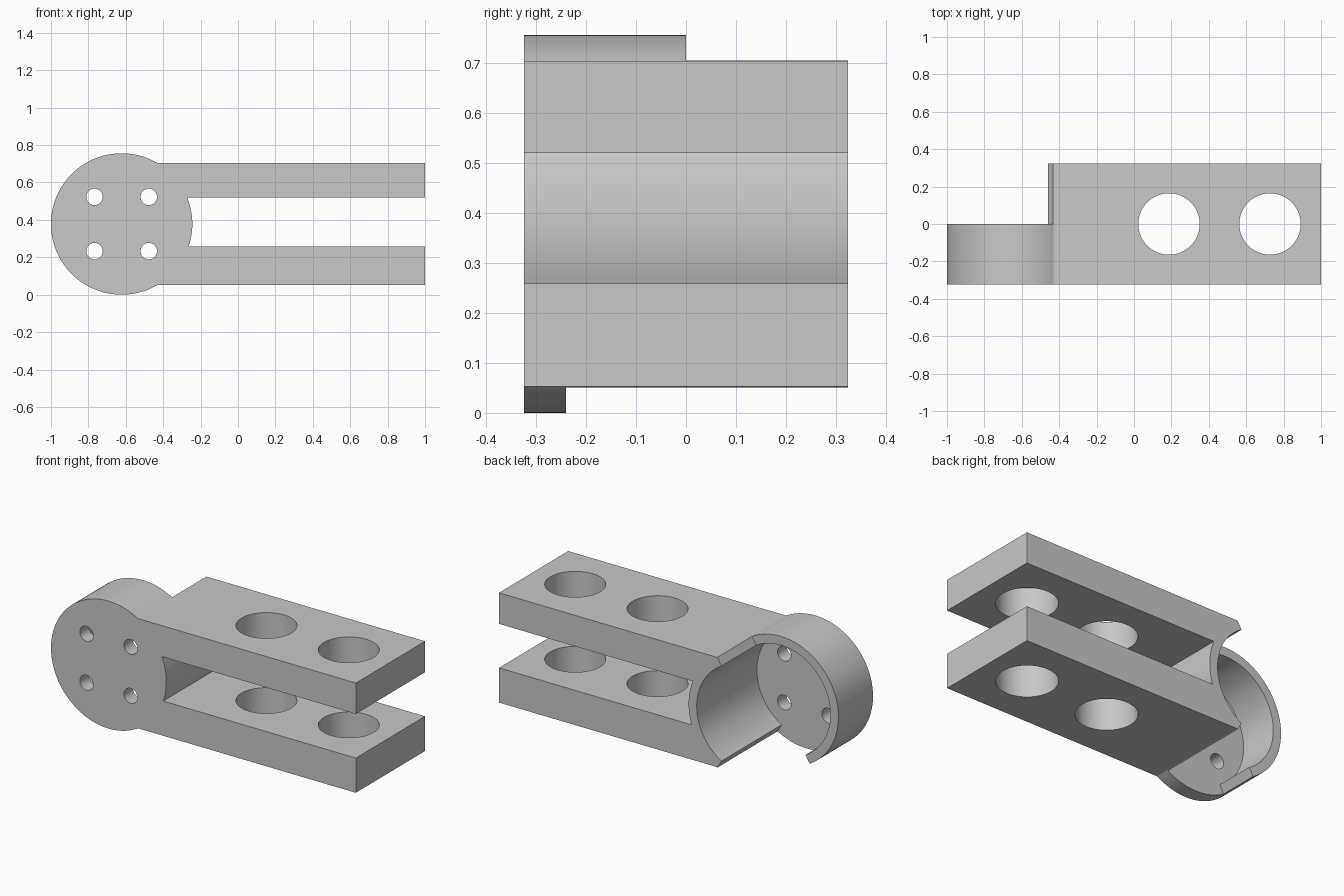
import bpy
import bmesh
from math import sin, cos, asin, pi, radians

if "Cube" in bpy.data.objects:
    bpy.data.objects.remove(bpy.data.objects["Cube"])

CX, CZ, R, BORE = -0.622, 0.378, 0.378, 0.325   # round housing
HALF, FLOOR = 0.324, -0.24                      # half depth, inside of front plate
TOP, BOTTOM = 0.704, 0.053                      # outer faces of the two arms
SLOT_TOP, SLOT_BOTTOM = 0.52, 0.259

grey = bpy.data.materials.new("light_grey")
grey.use_nodes = True
colour = (0.58, 0.58, 0.58, 1)
grey.diffuse_color = colour
grey.node_tree.nodes["Principled BSDF"].inputs["Base Color"].default_value = colour


def arc(a0, a1, steps, r=R, cx=CX, cz=CZ):
    return [(cx + r * cos(a0 + (a1 - a0) * i / steps),
             cz + r * sin(a0 + (a1 - a0) * i / steps)) for i in range(steps + 1)]


def prism(name, points, lo, hi, axis="y"):
    """Extrude a 2D outline along y (outline in x, z) or z (outline in x, y)."""
    bm = bmesh.new()
    place = (lambda u, v: (u, lo, v)) if axis == "y" else (lambda u, v: (u, v, lo))
    face = bm.faces.new([bm.verts.new(place(u, v)) for u, v in points])
    ext = bmesh.ops.extrude_face_region(bm, geom=[face])
    verts = [e for e in ext["geom"] if isinstance(e, bmesh.types.BMVert)]
    step = (0, hi - lo, 0) if axis == "y" else (0, 0, hi - lo)
    bmesh.ops.translate(bm, verts=verts, vec=step)
    bmesh.ops.recalc_face_normals(bm, faces=bm.faces)
    mesh = bpy.data.meshes.new(name)
    bm.to_mesh(mesh)
    bm.free()
    mesh.materials.append(grey)
    obj = bpy.data.objects.new(name, mesh)
    bpy.context.collection.objects.link(obj)
    return obj


def circle(cx, cy, r, steps):
    return arc(0, 2 * pi, steps, r, cx, cy)[:-1]


def on_rim(z):
    return asin((z - CZ) / R)


# Full side outline: round housing with two arms and the slot between them
outline = arc(on_rim(TOP), 2 * pi + on_rim(BOTTOM), 100)
outline += [(1, BOTTOM), (1, SLOT_BOTTOM)]
outline += arc(on_rim(SLOT_BOTTOM), on_rim(SLOT_TOP), 18)
outline += [(1, SLOT_TOP), (1, TOP)]
bracket = prism("clevis_bracket", outline, -HALF, HALF)

# Hollow housing, open rear, and opening underneath
cutters = [
    prism("bore_cutter", circle(CX, CZ, BORE, 128), FLOOR, 0.6),
    prism("rear_cutter", [(CX, CZ)] + arc(radians(60), radians(300), 24, 0.7), 0, 0.7),
    prism("lower_cutter", [(CX, CZ)] + arc(radians(240), radians(300), 8, 0.7), FLOOR, 0.8),
]
# Four screw holes in the front plate
for sx in (-1, 1):
    for sz in (-1, 1):
        hole = circle(CX + sx * 0.145, CZ + sz * 0.145, 0.044, 40)
        cutters.append(prism("screw_hole_cutter", hole, -0.5, -0.1))
# Two large holes through both arms
for x in (0.187, 0.727):
    cutters.append(prism("arm_hole_cutter", circle(x, 0, 0.164, 80), -0.2, 1, "z"))

bpy.ops.object.select_all(action="DESELECT")
bpy.context.view_layer.objects.active = bracket
bracket.select_set(True)
for cutter in cutters:
    mod = bracket.modifiers.new("cut", "BOOLEAN")
    mod.operation = "DIFFERENCE"
    mod.solver = "EXACT"
    mod.object = cutter
    bpy.ops.object.modifier_apply(modifier=mod.name)
    bpy.data.objects.remove(cutter)

bpy.ops.object.shade_smooth_by_angle(angle=radians(25))
